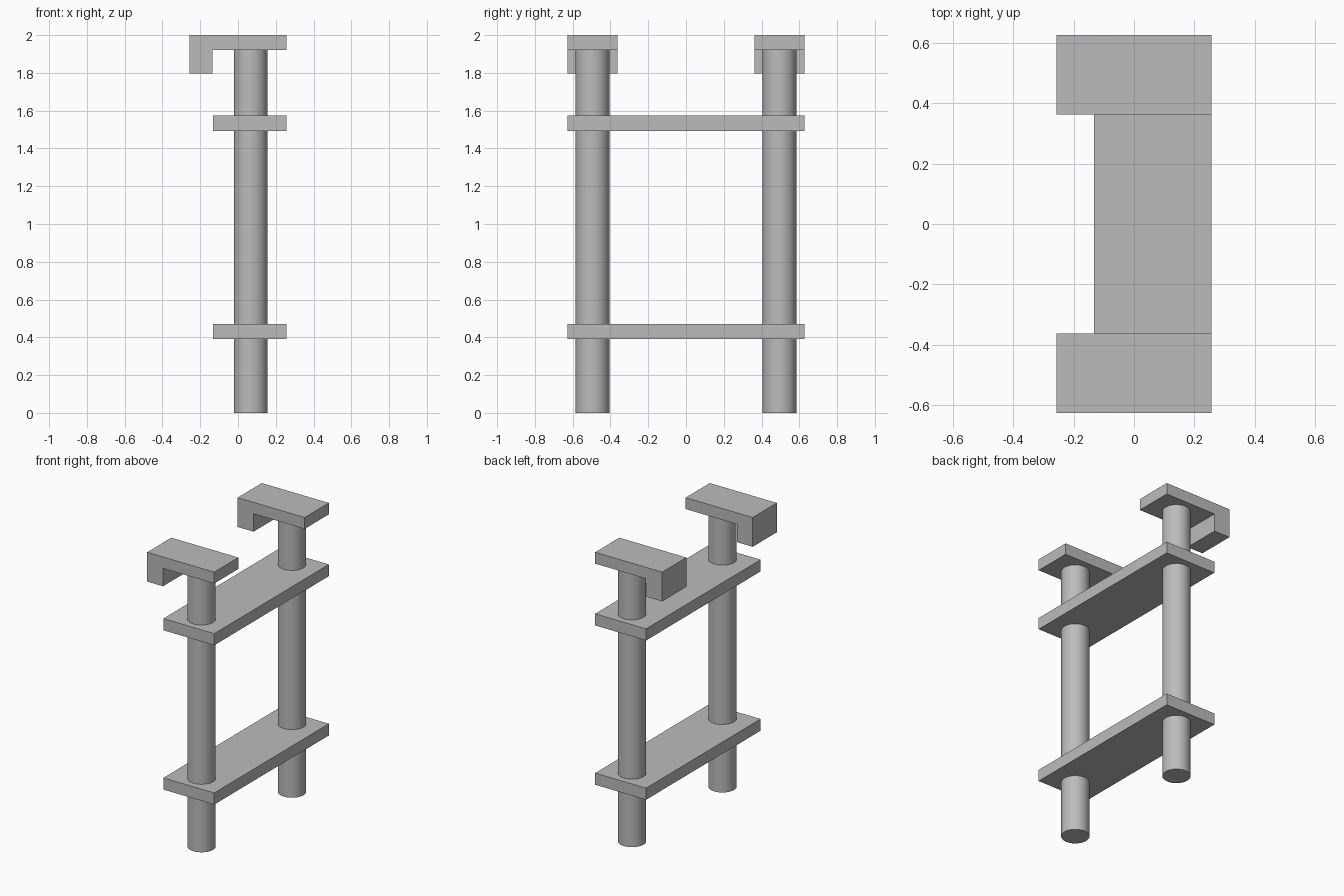
import bpy, bmesh, math

cube = bpy.data.objects.get("Cube")
if cube:
    bpy.data.objects.remove(cube, do_unlink=True)

GREY = (0.5, 0.5, 0.5, 1)
mat = bpy.data.materials.new("plain grey")
mat.use_nodes = True
mat.diffuse_color = GREY
mat.node_tree.nodes["Principled BSDF"].inputs["Base Color"].default_value = GREY

FRONT_X, POST_X, POST_Y = 0.257, 0.067, 0.495
HALF_Y, CAP_INNER = 0.627, 0.363


def extrude_profile(name, points, y0, y1):
    """Extrude an x-z outline along y."""
    bm = bmesh.new()
    face = bm.faces.new([bm.verts.new((x, y0, z)) for x, z in points])
    ext = bmesh.ops.extrude_face_region(bm, geom=[face])
    verts = [g for g in ext["geom"] if isinstance(g, bmesh.types.BMVert)]
    bmesh.ops.translate(bm, verts=verts, vec=(0, y1 - y0, 0))
    bmesh.ops.recalc_face_normals(bm, faces=bm.faces[:])
    mesh = bpy.data.meshes.new(name)
    bm.to_mesh(mesh)
    bm.free()
    mesh.materials.append(mat)
    obj = bpy.data.objects.new(name, mesh)
    bpy.context.collection.objects.link(obj)


# Two flat shelves joining the posts
for name, z in (("lower_shelf", 0.39), ("upper_shelf", 1.493)):
    top = z + 0.081
    extrude_profile(name, [(-0.133, z), (FRONT_X, z), (FRONT_X, top), (-0.133, top)],
                    -HALF_Y, HALF_Y)

# Round posts, each topped by a hooked cap
hook = [(-FRONT_X, 1.797), (-0.135, 1.797), (-0.135, 1.921),
        (FRONT_X, 1.921), (FRONT_X, 2), (-FRONT_X, 2)]
for side, s in (("front", -1), ("back", 1)):
    bpy.ops.mesh.primitive_cylinder_add(vertices=48, radius=0.089, depth=1.93,
                                        location=(POST_X, s * POST_Y, 0.965))
    post = bpy.context.object
    post.name = side + "_post"
    post.data.materials.append(mat)
    bpy.ops.object.shade_smooth_by_angle(angle=math.radians(30))
    y0, y1 = sorted((s * CAP_INNER, s * HALF_Y))
    extrude_profile(side + "_hooked_cap", hook, y0, y1)
